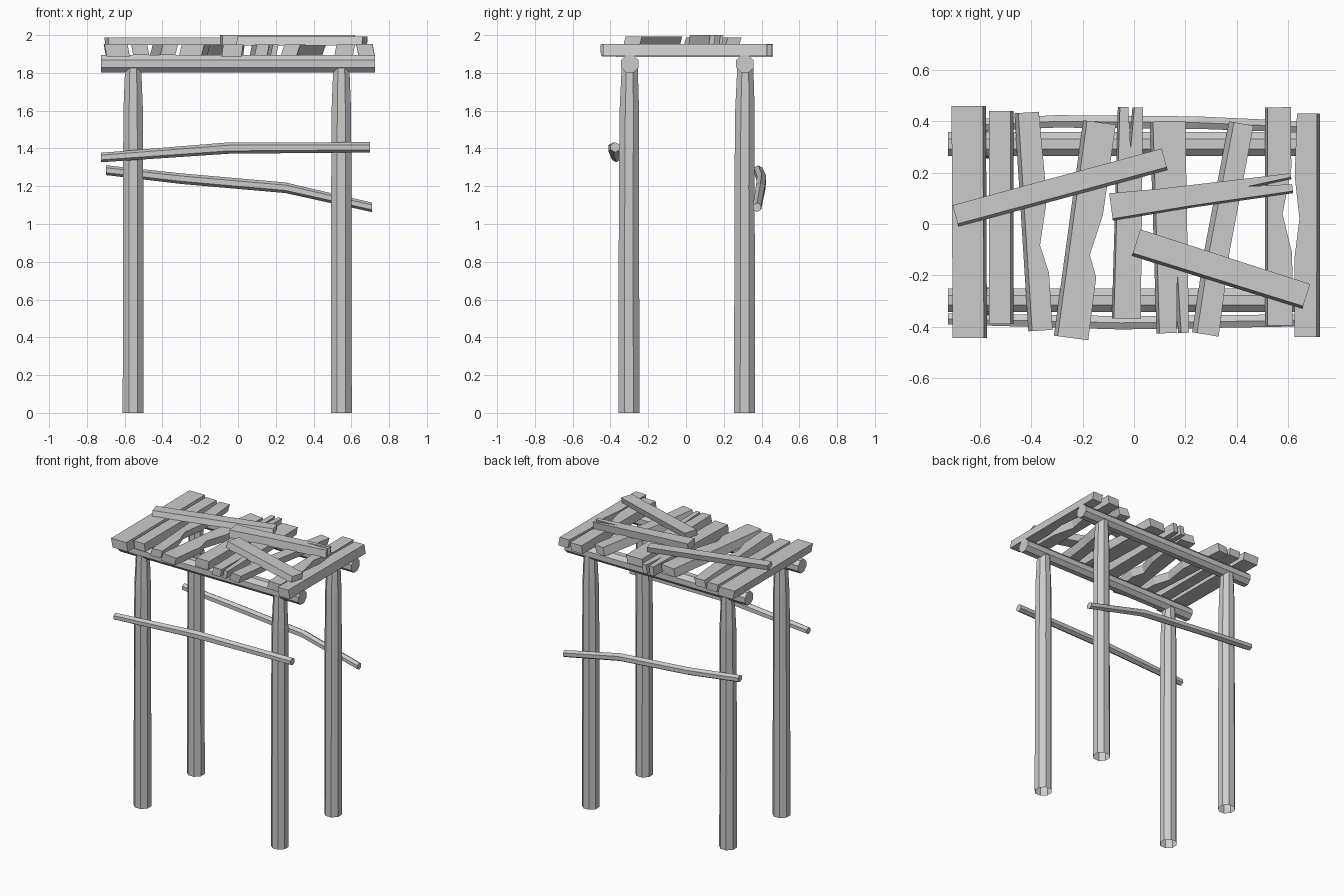
import bpy, bmesh, math
from mathutils import Vector

if "Cube" in bpy.data.objects:
    bpy.data.objects.remove(bpy.data.objects["Cube"])


def finish(name, bm):
    bmesh.ops.recalc_face_normals(bm, faces=bm.faces)
    mesh = bpy.data.meshes.new(name)
    bm.to_mesh(mesh)
    bm.free()
    ob = bpy.data.objects.new(name, mesh)
    bpy.context.collection.objects.link(ob)
    return ob


def log(name, path, radii, axis, sides=8, cap_start=True):
    """Loft flat-sided rings along a path running on the x or z axis."""
    bm = bmesh.new()
    rings = []
    for p, r in zip(path, radii):
        ring = []
        for i in range(sides):
            a = 2 * math.pi * (i + 0.5) / sides
            u, v = r * math.cos(a), r * math.sin(a)
            off = Vector((u, v, 0)) if axis == 'z' else Vector((0, u, v))
            ring.append(bm.verts.new(Vector(p) + off))
        rings.append(ring)
    for a, b in zip(rings, rings[1:]):
        for i in range(sides):
            j = (i + 1) % sides
            bm.faces.new((a[i], a[j], b[j], b[i]))
    bm.faces.new(rings[-1])
    if cap_start:
        bm.faces.new(rings[0])
    return finish(name, bm)


def board(name, p0, p1, w0, w1, z0, z1, left=(), right=(), split=None, lean=0.0):
    """Plank from p0 to p1. left/right: chips as (t, inset).
    split: (end, side offset, depth, half width). lean: sideways shift of the underside."""
    p0, p1 = Vector(p0), Vector(p1)
    d = (p1 - p0).normalized()
    n = Vector((-d.y, d.x))
    length = (p1 - p0).length

    def at(t, s):
        return p0.lerp(p1, t) + n * s

    def half(t):
        return (w0 + (w1 - w0) * t) / 2

    pts = [at(0, half(0))]
    pts += [at(t, half(t) - c) for t, c in left]
    pts.append(at(1, half(1)))
    if split and split[0] == 1:
        _, o, dep, h = split
        pts += [at(1, o + h), at(1 - dep / length, o), at(1, o - h)]
    pts.append(at(1, -half(1)))
    pts += [at(t, -half(t) + c) for t, c in reversed(right)]
    pts.append(at(0, -half(0)))
    if split and split[0] == 0:
        _, o, dep, h = split
        pts += [at(0, o - h), at(dep / length, o), at(0, o + h)]
    bm = bmesh.new()
    low = [bm.verts.new((*(p - n * lean), z0)) for p in pts]
    top = [bm.verts.new((*p, z1)) for p in pts]
    bm.faces.new(low)
    bm.faces.new(top)
    for i in range(len(pts)):
        j = (i + 1) % len(pts)
        bm.faces.new((low[i], low[j], top[j], top[i]))
    bmesh.ops.triangulate(bm, faces=[f for f in bm.faces if len(f.verts) > 4])
    return finish(name, bm)


# Posts, slightly tapered at the top
for x, sx in ((-0.555, "left"), (0.547, "right")):
    for y, sy in ((-0.302, "front"), (0.31, "back")):
        log(f"{sy}_{sx}_post",
            [(x, y, 0), (x, y, 1.2), (x, y + 0.002, 1.6), (x, y + 0.004, 1.83)],
            [0.06, 0.058, 0.056, 0.046], 'z', cap_start=False)

# Long beams on top of the posts
for y, sy in ((-0.297, "front"), (0.312, "back")):
    log(f"{sy}_beam", [(-0.725, y, 1.848), (0.725, y, 1.848)], [0.05, 0.05], 'x')

# Crooked side rails
log("front_rail", [(-0.725, -0.37, 1.352), (-0.05, -0.385, 1.402), (0.70, -0.375, 1.406)],
    [0.025, 0.03, 0.027], 'x', 6)
log("back_rail", [(-0.70, 0.382, 1.285), (-0.3, 0.40, 1.24), (0.25, 0.395, 1.192), (0.71, 0.376, 1.088)],
    [0.026, 0.028, 0.028, 0.025], 'x', 6)

# Cross planks of the deck
board("deck_plank_1", (-0.646, -0.445), (-0.65, 0.46), 0.122, 0.122, 1.888, 1.952, lean=0.012)
board("deck_plank_2", (-0.523, -0.39), (-0.523, 0.44), 0.085, 0.085, 1.895, 1.95, lean=0.01)
board("deck_plank_3", (-0.357, -0.415), (-0.411, 0.435), 0.08, 0.08, 1.895, 1.95,
      right=[(0.26, 0), (0.39, 0.028), (0.6, -0.01)], lean=-0.015)
board("deck_plank_4", (-0.238, -0.445), (-0.127, 0.395), 0.12, 0.113, 1.893, 1.95,
      right=[(0.29, 0), (0.39, 0.036), (0.58, 0.005)], lean=-0.015)
board("deck_plank_5", (-0.026, -0.37), (-0.01, 0.455), 0.105, 0.09, 1.885, 1.95,
      split=(1, 0, 0.16, 0.012), lean=-0.008)
board("deck_plank_6", (0.157, -0.425), (0.137, 0.40), 0.115, 0.126, 1.893, 1.95,
      split=(0, -0.018, 0.24, 0.009), lean=-0.012)
board("deck_plank_7", (0.288, -0.432), (0.428, 0.39), 0.085, 0.077, 1.893, 1.95,
      left=[(0.4, -0.008)], right=[(0.4, 0.012)], lean=-0.02)
board("deck_plank_8", (0.57, -0.395), (0.566, 0.455), 0.098, 0.09, 1.893, 1.95,
      right=[(0.33, 0), (0.51, 0.036), (0.72, 0)], lean=-0.01)
board("deck_plank_9", (0.669, -0.44), (0.674, 0.43), 0.086, 0.078, 1.89, 1.952,
      left=[(0.35, -0.004), (0.53, 0.014), (0.72, -0.006)], lean=0.012)

# Loose boards lying across the deck
board("loose_board_left", (-0.697, 0.037), (0.118, 0.258), 0.075, 0.075, 1.948, 1.988, lean=0.012)
board("loose_board_middle", (-0.09, 0.07), (0.615, 0.163), 0.1, 0.07, 1.945, 2.0,
      left=[(0.28, 0.004)], right=[(0.42, 0.004)], split=(1, 0.006, 0.17, 0.014), lean=0.008)
board("loose_board_right", (0.01, -0.067), (0.673, -0.277), 0.097, 0.09, 1.945, 1.992, lean=0.012)
